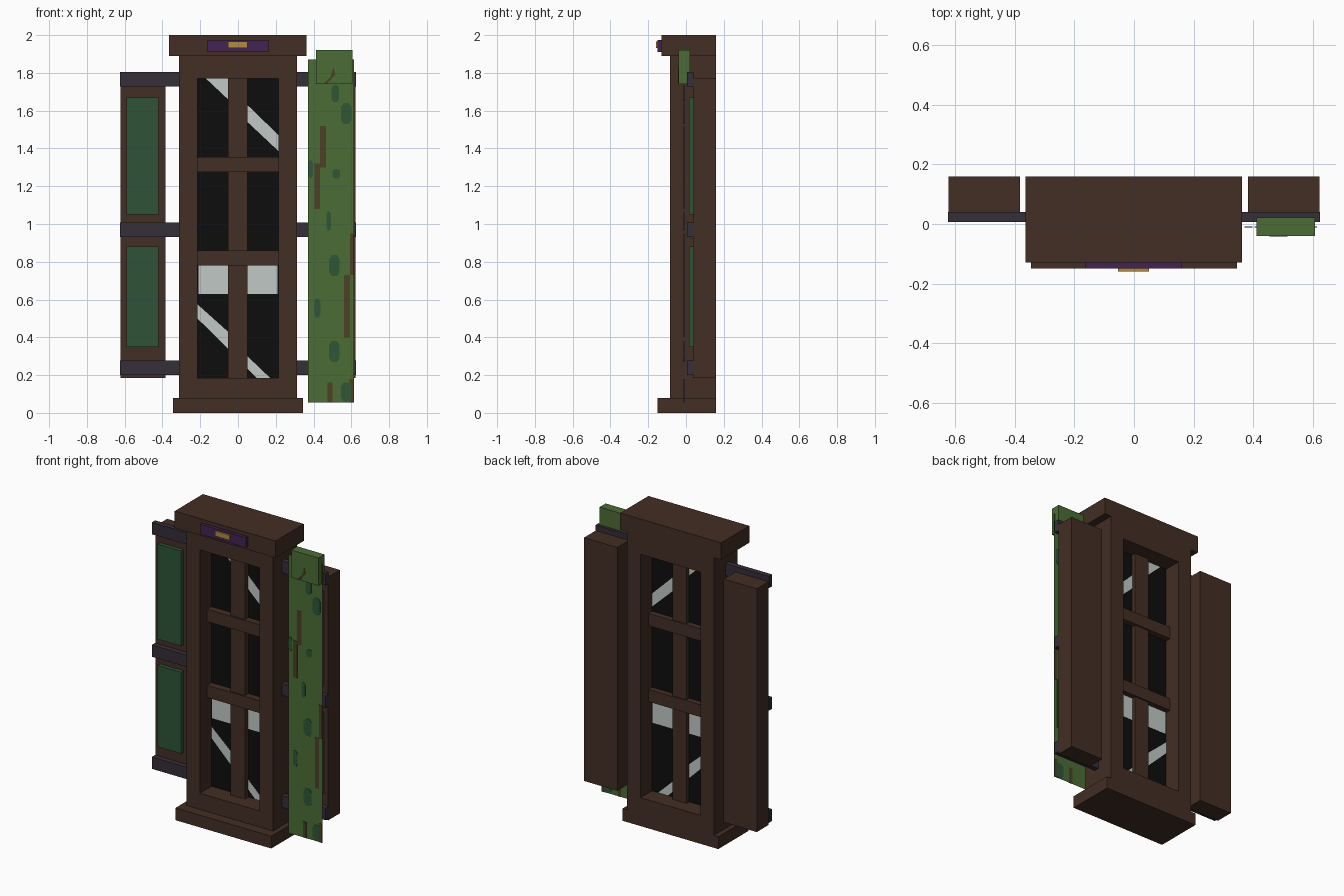
import bpy, bmesh, math

cube = bpy.data.objects.get("Cube")
if cube:
    bpy.data.objects.remove(cube, do_unlink=True)


def material(name, hex_code):
    rgb = [int(hex_code[i:i + 2], 16) / 255 for i in (0, 2, 4)]
    lin = [c / 12.92 if c <= 0.04 else ((c + 0.055) / 1.055) ** 2.4 for c in rgb]
    m = bpy.data.materials.new(name)
    m.use_nodes = True
    m.diffuse_color = (*lin, 1)
    bsdf = next(n for n in m.node_tree.nodes if n.type == "BSDF_PRINCIPLED")
    bsdf.inputs["Base Color"].default_value = (*lin, 1)
    bsdf.inputs["Roughness"].default_value = 0.9
    return m


wood = material("dark wood", "432e24")
panel_green = material("panel green", "2e5437")
iron = material("dark iron", "362e38")
purple = material("plaque purple", "432453")
gold = material("gold", "b38b3c")
glass = material("black glass", "0d0d0d")
glint = material("pale glint", "c1c9c6")
ivy = material("ivy green", "4b6d35")
leaf = material("leaf green", "2e5638")
stem = material("stem brown", "4d4024")


def prism(name, outline, y0, y1, mat):
    """Extrude an x-z outline from y0 to y1."""
    bm = bmesh.new()
    face = bm.faces.new([bm.verts.new((x, y0, z)) for x, z in outline])
    if y1 != y0:
        ext = bmesh.ops.extrude_face_region(bm, geom=[face])
        moved = [v for v in ext["geom"] if isinstance(v, bmesh.types.BMVert)]
        bmesh.ops.translate(bm, verts=moved, vec=(0, y1 - y0, 0))
        bmesh.ops.recalc_face_normals(bm, faces=bm.faces)
    mesh = bpy.data.meshes.new(name)
    bm.to_mesh(mesh)
    bm.free()
    mesh.materials.append(mat)
    obj = bpy.data.objects.new(name, mesh)
    bpy.context.collection.objects.link(obj)
    return obj


def box(name, x0, x1, y0, y1, z0, z1, mat):
    return prism(name, [(x0, z0), (x1, z0), (x1, z1), (x0, z1)], y0, y1, mat)


# Window frame
FRONT, BACK = -0.085, 0.16
box("sill", -0.345, 0.345, -0.15, BACK, 0, 0.08, wood)
box("lintel", -0.365, 0.362, -0.13, BACK, 1.89, 2, wood)
box("frame_bottom", -0.215, 0.215, FRONT, BACK, 0.08, 0.185, wood)
box("frame_top", -0.215, 0.215, FRONT, BACK, 1.77, 1.89, wood)
for side, s in (("left", 1), ("right", -1)):
    a, b = sorted((s * 0.215, s * 0.312))
    box("jamb_" + side, a, b, FRONT, BACK, 0.08, 1.89, wood)

# Glazing bars
box("mullion", -0.053, 0.05, 0, 0.07, 0.185, 1.77, wood)
for name, z in (("lower_bar", 0.78), ("upper_bar", 1.275)):
    box(name, -0.215, 0.215, -0.01, 0.08, z, z + 0.08, wood)

# Glass with painted glints
box("glass", -0.215, 0.215, 0.035, 0.043, 0.185, 1.77, glass)
glints = {
    "band_right": [(-.21, .63), (-.053, .63), (-.053, .78), (-.21, .78)],
    "band_left": [(.05, .63), (.21, .63), (.21, .78), (.05, .78)],
    "top_right": [(-.17, 1.77), (-.053, 1.66), (-.053, 1.77)],
    "top_left": [(.05, 1.54), (.215, 1.385), (.215, 1.47), (.05, 1.63)],
    "low_right": [(-.215, .5), (-.053, .34), (-.053, .43), (-.215, .575)],
    "low_left": [(.05, .235), (.1, .185), (.17, .185), (.05, .3)],
}
for name, outline in glints.items():
    prism("glint_" + name, outline, 0.034, 0.044, glint).scale.y = 1

# Lintel plaque
box("plaque", -0.165, 0.162, -0.15, -0.13, 1.91, 1.975, purple)
box("plaque_badge", -0.053, 0.05, -0.16, -0.15, 1.932, 1.965, gold)

# Shutters with green panels and iron straps
for side, s in (("left", 1), ("right", -1)):
    a, b = sorted((s * 0.383, s * 0.622))
    box("shutter_" + side, a, b, 0.04, BACK, 0.185, 1.77, wood)
    a, b = sorted((s * 0.42, s * 0.59))
    for name, z0, z1 in (("lower", 0.35, 0.88), ("upper", 1.05, 1.67)):
        box(f"shutter_panel_{name}_{side}", a, b, 0.015, 0.04, z0, z1, panel_green)
    a, b = sorted((s * 0.312, s * 0.625))
    for name, z in (("low", 0.2), ("middle", 0.93), ("high", 1.728)):
        box(f"strap_{name}_{side}", a, b, 0.006, 0.04, z, z + 0.077, iron)

# Hanging ivy sheet and clump
SHEET = -0.01
box("ivy_sheet", 0.37, 0.615, SHEET, SHEET, 0.055, 1.87, ivy)
box("ivy_clump", 0.412, 0.607, -0.04, 0.022, 1.74, 1.92, ivy)

# Leaf spots: centre x, centre z, width, height
spots = [(.515, 1.69, .04, .09), (.573, 1.585, .056, .11), (.384, 1.29, .027, .09),
         (.52, 1.265, .04, .05), (.48, 1.015, .025, .1), (.51, .78, .056, .11),
         (.42, .555, .032, .1), (.51, .325, .056, .11), (.572, .11, .054, .1)]
for i, (x, z, w, h) in enumerate(spots):
    shape = [(x + sx * w * fx, z + sz * h * fz) for sx, sz, fx, fz in
             ((-1, -1, .25, .5), (1, -1, .25, .5), (1, -1, .5, .32), (1, 1, .5, .32),
              (1, 1, .25, .5), (-1, 1, .25, .5), (-1, 1, .5, .32), (-1, -1, .5, .32))]
    prism(f"leaf_spot_{i}", shape, SHEET - 0.002, SHEET + 0.002, leaf)

# Stem streaks: x range, z range
streaks = [(.433, .465, 1.3, 1.52), (.405, .435, 1.08, 1.32), (.592, .615, .73, .95),
           (.562, .592, .4, .73), (.59, .615, .055, .18), (.475, .5, .055, .16)]
for i, (x0, x1, z0, z1) in enumerate(streaks):
    box(f"stem_streak_{i}", x0, x1, SHEET - 0.002, SHEET + 0.002, z0, z1, stem)
prism("clump_stem", [(.455, 1.745), (.475, 1.745), (.515, 1.79), (.505, 1.83), (.49, 1.78)],
      -0.042, -0.04, stem)
